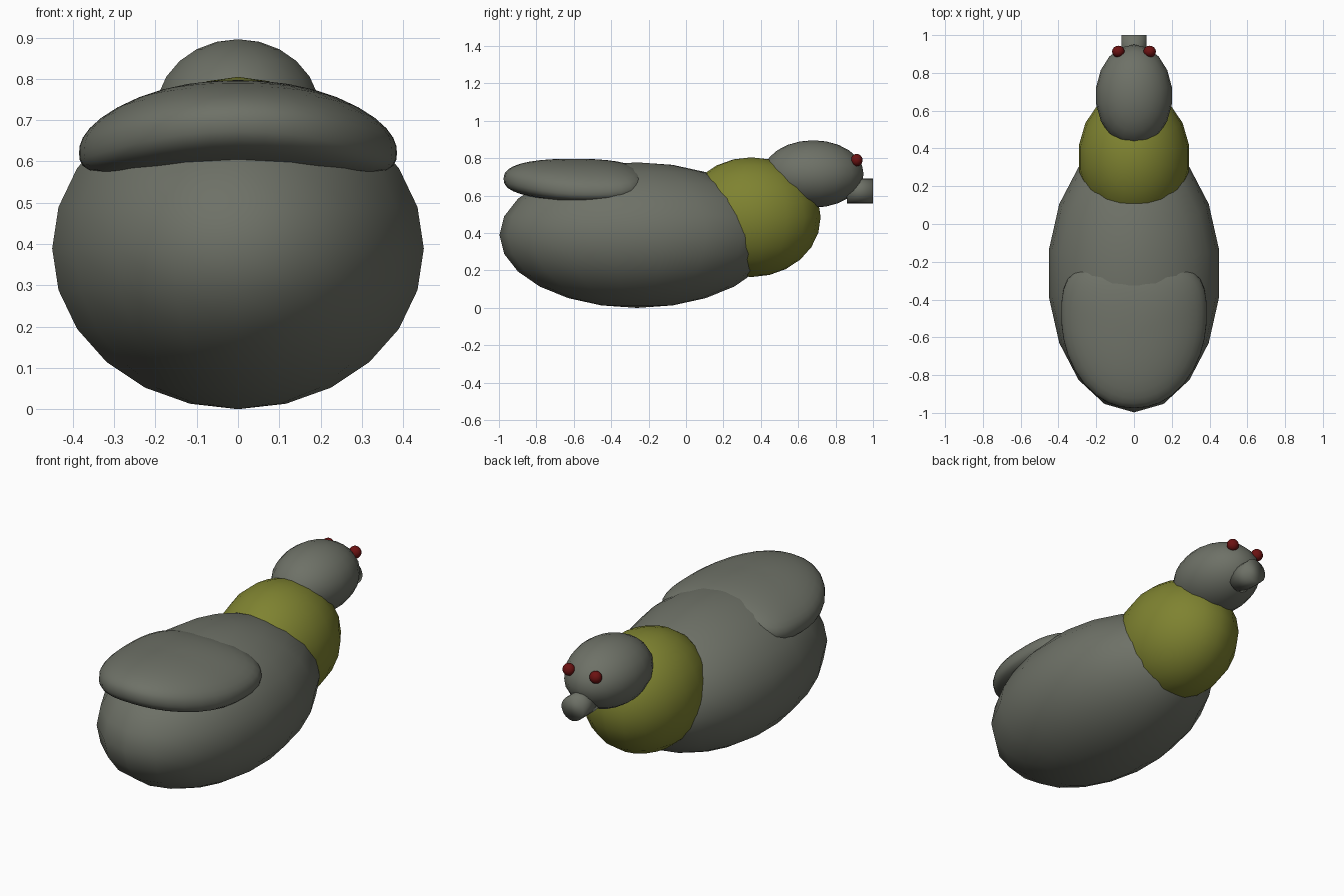
import bpy
import math

if "Cube" in bpy.data.objects:
    bpy.data.objects.remove(bpy.data.objects["Cube"])


def material(name, rgb):
    m = bpy.data.materials.new(name)
    m.diffuse_color = (*rgb, 1)
    m.use_nodes = True
    m.node_tree.nodes["Principled BSDF"].inputs["Base Color"].default_value = m.diffuse_color
    return m


grey = material("grey feathers", (0.155, 0.165, 0.135))
green = material("olive green", (0.21, 0.225, 0.03))
red = material("dark red", (0.15, 0.006, 0.006))


def finish(name, mat):
    ob = bpy.context.object
    ob.name = name
    ob.data.materials.append(mat)
    bpy.ops.object.transform_apply(location=True, rotation=True, scale=True)
    bpy.ops.object.shade_smooth()
    return ob


def ball(name, centre, radii, mat, segments=18, rings=12):
    bpy.ops.mesh.primitive_uv_sphere_add(segments=segments, ring_count=rings,
                                         radius=1, location=centre)
    bpy.context.object.scale = radii
    return finish(name, mat)


# body, breast and head are overlapping ellipsoids
ball("body", (0, -0.262, 0.389), (0.457, 0.735, 0.389), grey)
ball("breast", (0, 0.35, 0.485), (0.297, 0.37, 0.32), green)
ball("head", (0, 0.68, 0.716), (0.203, 0.27, 0.18), grey)

# eyes
for side, x in (("left", -0.083), ("right", 0.083)):
    ball(side + "_eye", (x, 0.913, 0.79), (0.033, 0.031, 0.033), red)

# beak: short round stub
bpy.ops.mesh.primitive_cylinder_add(vertices=18, radius=0.067, depth=0.14,
                                    location=(0, 0.93, 0.625),
                                    rotation=(math.pi / 2, 0, 0))
finish("beak", grey)

# folded wings: a squarish ellipsoid whose sides droop and sweep forward
wings = ball("folded_wings", (0, 0, 0), (1, 1, 1), grey, 36, 20)
n = 2.5
for v in wings.data.vertices:
    x, y, z = v.co
    r = (abs(x) ** n + abs(y) ** n + abs(z) ** n) ** (1 / n)
    x = 0.385 * x / r
    v.co = (x,
            -0.6 + 0.375 * y / r + 0.88 * x * x,
            0.69 + 0.107 * z / r - 0.47 * x * x)
wings.data.update()
